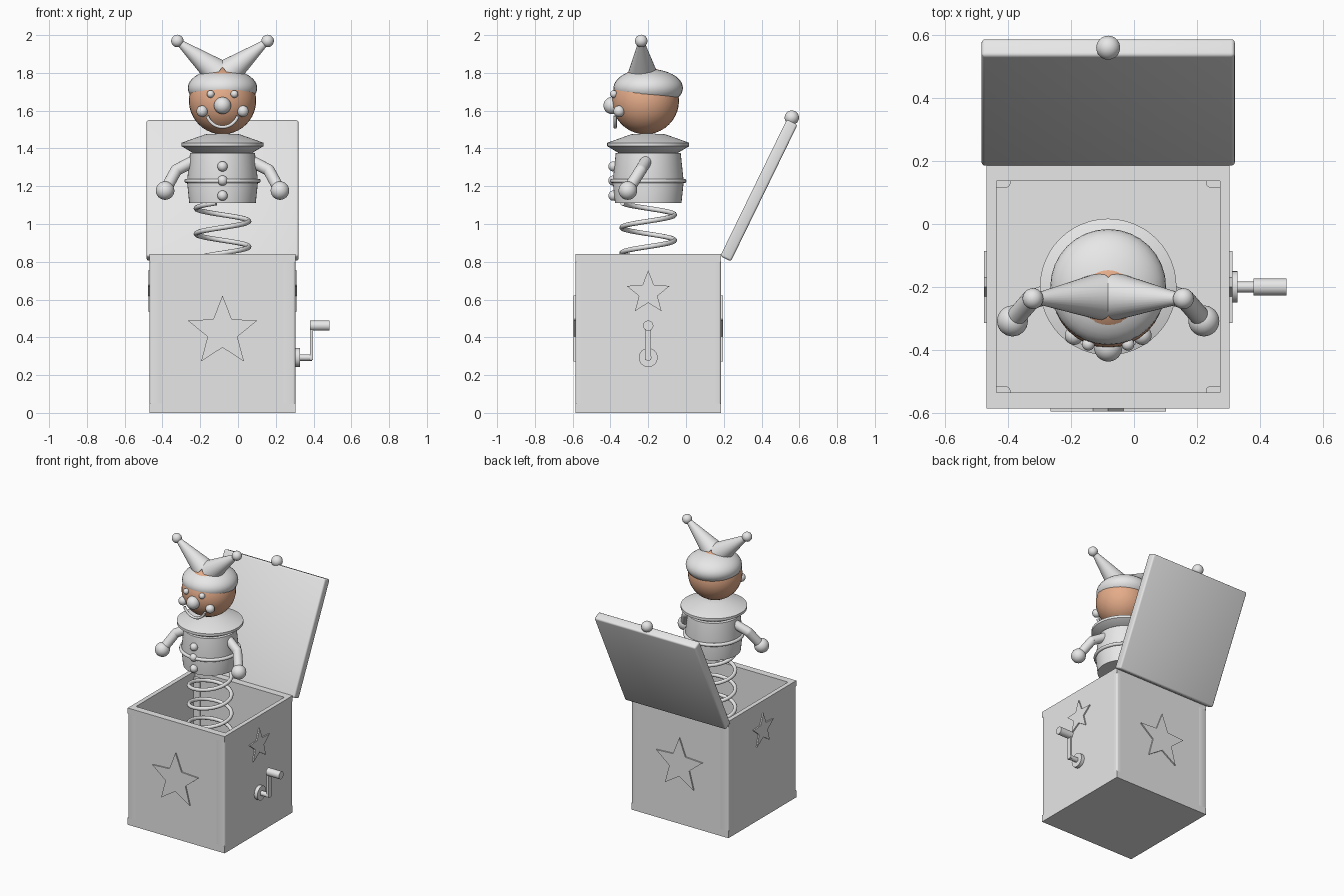
import bpy, bmesh, math
from mathutils import Vector, Matrix

if "Cube" in bpy.data.objects:
    bpy.data.objects.remove(bpy.data.objects["Cube"], do_unlink=True)

CX, CY = -0.082, -0.2      # axis shared by the box and the figure
HALF = 0.386               # half width of the box


def material(name, rgb):
    m = bpy.data.materials.new(name)
    m.use_nodes = True
    m.diffuse_color = (*rgb, 1)
    m.node_tree.nodes["Principled BSDF"].inputs["Base Color"].default_value = (*rgb, 1)
    return m


GREY = material("light grey", (0.8, 0.8, 0.8))
SKIN = material("warm skin", (0.78, 0.41, 0.25))


def finish(name, bm, mat=GREY, smooth=True):
    bmesh.ops.recalc_face_normals(bm, faces=bm.faces)
    me = bpy.data.meshes.new(name)
    bm.to_mesh(me)
    bm.free()
    me.materials.append(mat)
    ob = bpy.data.objects.new(name, me)
    bpy.context.scene.collection.objects.link(ob)
    if smooth:
        bpy.ops.object.select_all(action="DESELECT")
        ob.select_set(True)
        bpy.context.view_layer.objects.active = ob
        bpy.ops.object.shade_smooth_by_angle(angle=math.radians(35))
    return ob


def box(name, center, size, tilt=0, bevel=0, vertical_only=False):
    bm = bmesh.new()
    bmesh.ops.create_cube(bm, size=1)
    bmesh.ops.scale(bm, vec=size, verts=bm.verts)
    if bevel:
        edges = [e for e in bm.edges if not vertical_only
                 or abs(e.verts[0].co.z - e.verts[1].co.z) > 0.01]
        bmesh.ops.bevel(bm, geom=edges, offset=bevel, segments=3, profile=0.5, affect="EDGES")
    bm.transform(Matrix.Translation(center) @ Matrix.Rotation(tilt, 4, "X"))
    return finish(name, bm, smooth=bevel > 0)


def ball(name, center, r, mat=GREY, squash=1):
    bm = bmesh.new()
    bmesh.ops.create_uvsphere(bm, u_segments=32, v_segments=20, radius=r)
    bm.transform(Matrix.Translation(center) @ Matrix.Diagonal((1, 1, squash, 1)))
    return finish(name, bm, mat)


def rod(name, start, end, r1, r2):
    a, b = Vector(start), Vector(end)
    bm = bmesh.new()
    bmesh.ops.create_cone(bm, cap_ends=True, segments=32, radius1=r1, radius2=r2,
                          depth=(b - a).length)
    turn = (b - a).to_track_quat("Z", "Y").to_matrix().to_4x4()
    bm.transform(Matrix.Translation((a + b) / 2) @ turn)
    return finish(name, bm)


def lathe(name, profile):
    bm = bmesh.new()
    vs = [bm.verts.new((r, 0, z)) for r, z in profile]
    es = [bm.edges.new(p) for p in zip(vs, vs[1:])]
    bmesh.ops.spin(bm, geom=vs + es, cent=(0, 0, 0), axis=(0, 0, 1),
                   angle=math.tau, steps=48)
    bmesh.ops.remove_doubles(bm, verts=bm.verts, dist=0.0001)
    bm.transform(Matrix.Translation((CX, CY, 0)))
    return finish(name, bm)


def tube(name, points, r, closed=False):
    cu = bpy.data.curves.new(name, "CURVE")
    cu.dimensions = "3D"
    cu.bevel_depth, cu.bevel_resolution, cu.use_fill_caps = r, 3, True
    sp = cu.splines.new("POLY")
    sp.points.add(len(points) - 1)
    for p, co in zip(sp.points, points):
        p.co = (*co, 1)
    sp.use_cyclic_u = closed
    sp.use_smooth = True
    cu.materials.append(GREY)
    ob = bpy.data.objects.new(name, cu)
    bpy.context.scene.collection.objects.link(ob)
    return ob


def star(name, radius, z, turn):
    # Plate built facing the front, then turned about the box axis
    bm = bmesh.new()
    vs = []
    for i in range(10):
        r = radius if i % 2 == 0 else radius * 0.43
        a = i * math.pi / 5
        vs.append(bm.verts.new((r * math.sin(a), -HALF - 0.009, z + r * math.cos(a))))
    face = bm.faces.new(vs)
    out = bmesh.ops.extrude_face_region(bm, geom=[face])
    bmesh.ops.translate(bm, vec=(0, 0.012, 0),
                        verts=[v for v in out["geom"] if isinstance(v, bmesh.types.BMVert)])
    bm.transform(Matrix.Translation((CX, CY, 0)) @ Matrix.Rotation(turn, 4, "Z"))
    finish(name, bm, smooth=False)


# Box: base, rim, walls and rounded corner posts
box("box_base", (CX, CY, 0.025), (2 * HALF, 2 * HALF, 0.05))
THICK_Y, THICK_X = 0.05, 0.031
for side, tag in ((-1, "front"), (1, "back")):
    y = CY + side * (HALF - THICK_Y / 2)
    box(tag + "_wall", (CX, y, 0.425), (2 * HALF - 0.06, THICK_Y, 0.75))
    box(tag + "_rim", (CX, y, 0.82), (2 * HALF, THICK_Y, 0.04))
for side, tag in ((-1, "right"), (1, "left")):
    x = CX + side * (HALF - THICK_X / 2)
    box(tag + "_wall", (x, CY, 0.425), (THICK_X, 2 * HALF - 0.06, 0.75))
    box(tag + "_rim", (x, CY, 0.82), (THICK_X, 2 * (HALF - THICK_Y), 0.04))
    for fb, end in ((-1, "front"), (1, "back")):
        box(f"{end}_{tag}_post",
            (CX + side * (HALF - 0.0375), CY + fb * (HALF - 0.035), 0.425),
            (0.075, 0.07, 0.75), bevel=0.012, vertical_only=True)

# Star plates on all four sides
for i, tag in enumerate(("front", "left", "back", "right")):
    big = i % 2 == 0
    star(tag + "_star", 0.193 if big else 0.12, 0.429 if big else 0.635, i * math.pi / 2)

# Open lid with knob
box("lid", (CX, 0.386, 1.178), (0.805, 0.063, 0.805), tilt=math.radians(-26), bevel=0.012)
ball("lid_knob", (CX, 0.56, 1.563), 0.038)

# Crank on the left side
rod("crank_disc", (0.30, CY, 0.293), (0.329, CY, 0.293), 0.05, 0.05)
rod("crank_shaft", (0.32, CY, 0.293), (0.393, CY, 0.293), 0.017, 0.017)
box("crank_arm", (0.388, CY, 0.375), (0.016, 0.032, 0.19))
rod("crank_handle", (0.38, CY, 0.462), (0.484, CY, 0.462), 0.027, 0.027)

# Spring
PITCH, STEPS = 0.135, 28
coil = []
for i in range(int(7.8 * STEPS) + 1):
    z = 0.06 + PITCH * i / STEPS
    a = (z - 0.88) / PITCH * math.tau
    coil.append((CX + 0.14 * math.cos(a), CY + 0.14 * math.sin(a), z))
tube("spring", coil, 0.013)

# Torso, belt, buttons and collar
lathe("torso", [(0, 1.11), (0.176, 1.11), (0.188, 1.225), (0.172, 1.375), (0, 1.375)])
ring = [i * math.tau / 48 for i in range(48)]
tube("belt", [(CX + 0.19 * math.cos(a), CY + 0.19 * math.sin(a), 1.228) for a in ring],
     0.012, closed=True)
for i, z in enumerate((1.15, 1.23, 1.305)):
    ball(f"button_{i + 1}", (CX, CY - 0.184, z), 0.027)
lathe("collar", [(0, 1.37), (0.15, 1.372), (0.217, 1.412), (0.217, 1.43),
                 (0.09, 1.475), (0, 1.48)])

# Head, face and cap
HY = -0.215
ball("head", (CX, HY, 1.653), 0.178, SKIN)
ball("cap", (CX, CY, 1.72), 0.184, squash=0.55)
ball("nose", (CX, -0.392, 1.627), 0.045)
smile = [math.radians(d) for d in range(-72, 73, 6)]
tube("mouth", [(CX + 0.085 * math.sin(a), -0.375, 1.598 - 0.085 * math.cos(a))
               for a in smile], 0.009)

# Mirrored parts: eyes, cheeks, cap horns, arms and hands
for s, tag in ((-1, "right"), (1, "left")):
    ball(tag + "_eye", (CX + s * 0.063, -0.382, 1.688), 0.02)
    ball(tag + "_cheek", (CX + s * 0.108, -0.354, 1.597), 0.03)
    tip = (CX + s * 0.239, -0.237, 1.969)
    rod(tag + "_horn", (CX + s * 0.027, -0.23, 1.80), tip, 0.075, 0.014)
    ball(tag + "_horn_ball", tip, 0.033)
    shoulder = (CX + s * 0.12, CY, 1.35)
    elbow = (CX + s * 0.245, -0.24, 1.285)
    hand = (CX + s * 0.304, -0.308, 1.177)
    rod(tag + "_upper_arm", shoulder, elbow, 0.031, 0.031)
    ball(tag + "_elbow", elbow, 0.031)
    rod(tag + "_forearm", elbow, hand, 0.031, 0.031)
    ball(tag + "_hand", hand, 0.049)
